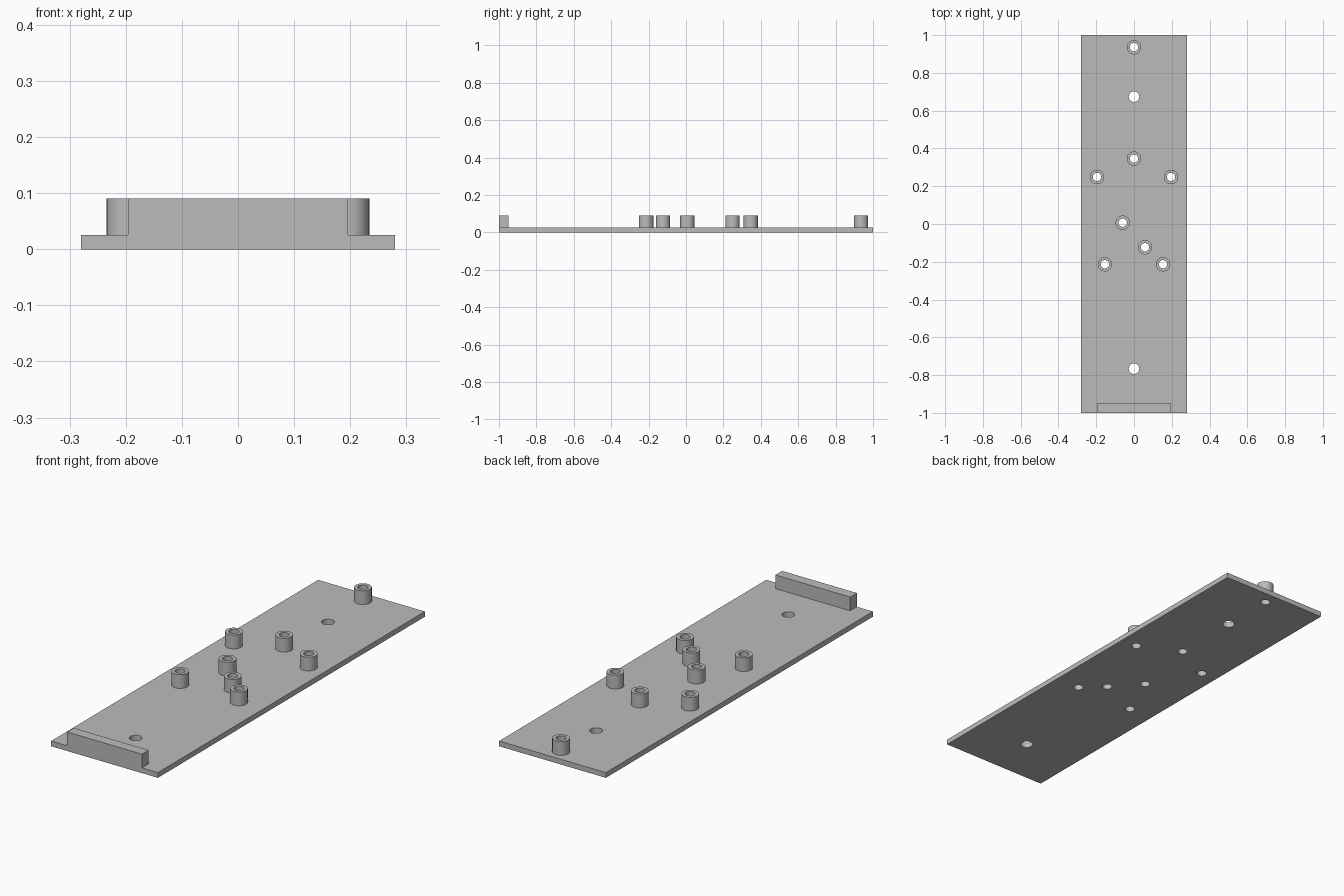
import bpy
import bmesh
from math import cos, sin, tau, radians

cube = bpy.data.objects.get("Cube")
if cube:
    bpy.data.objects.remove(cube, do_unlink=True)

THICK, TOP = 0.025, 0.09
WIDTH, LENGTH = 0.56, 2.0
POST_R, BORE_R, HOLE_R = 0.038, 0.022, 0.028
SEGMENTS = 40

grey = bpy.data.materials.new("plain grey")
grey.use_nodes = True
colour = (0.5, 0.5, 0.5, 1)
grey.diffuse_color = colour
grey.node_tree.nodes["Principled BSDF"].inputs["Base Color"].default_value = colour


def circle(x, y, r):
    return [(x + r * cos(tau * i / SEGMENTS), y + r * sin(tau * i / SEGMENTS))
            for i in range(SEGMENTS)]


def rectangle(x0, x1, y0, y1):
    return [(x0, y0), (x1, y0), (x1, y1), (x0, y1)]


def slab(name, outlines, z0, z1):
    """Straight-walled solid: first outline is the rim, the others are holes."""
    bm = bmesh.new()
    caps = ([], [])
    for outline in outlines:
        low = [bm.verts.new((x, y, z0)) for x, y in outline]
        high = [bm.verts.new((x, y, z1)) for x, y in outline]
        for i in range(len(outline)):
            j = (i + 1) % len(outline)
            bm.faces.new((low[i], low[j], high[j], high[i]))
            caps[0].append(bm.edges.get((low[i], low[j])))
            caps[1].append(bm.edges.get((high[i], high[j])))
    for edges, up in zip(caps, (-1, 1)):
        bmesh.ops.triangle_fill(bm, edges=edges, use_beauty=True, normal=(0, 0, up))
    bmesh.ops.recalc_face_normals(bm, faces=bm.faces)
    mesh = bpy.data.meshes.new(name)
    bm.to_mesh(mesh)
    bm.free()
    mesh.materials.append(grey)
    obj = bpy.data.objects.new(name, mesh)
    bpy.context.collection.objects.link(obj)
    bpy.ops.object.select_all(action='DESELECT')
    obj.select_set(True)
    bpy.context.view_layer.objects.active = obj
    bpy.ops.object.shade_smooth_by_angle(angle=radians(30))
    return obj


# Standoff positions, with mirrored pairs, and the two plain holes
posts = [(0, 0.936), (0, 0.346), (-0.06, 0.007), (0.058, -0.123)]
for x, y in ((0.196, 0.249), (0.154, -0.213)):
    posts += [(-x, y), (x, y)]
plain_holes = [(0, 0.674), (0, -0.766)]

# Base plate with every hole running through it
slab("base_plate",
     [rectangle(-WIDTH / 2, WIDTH / 2, -LENGTH / 2, LENGTH / 2)]
     + [circle(x, y, BORE_R) for x, y in posts]
     + [circle(x, y, HOLE_R) for x, y in plain_holes],
     0, THICK)

# Hollow standoffs
for i, (x, y) in enumerate(posts, 1):
    slab(f"standoff_{i}", [circle(x, y, POST_R), circle(x, y, BORE_R)], THICK, TOP)

# Raised bar along the front edge
slab("front_bar", [rectangle(-0.196, 0.196, -LENGTH / 2, -0.95)], THICK, TOP)
